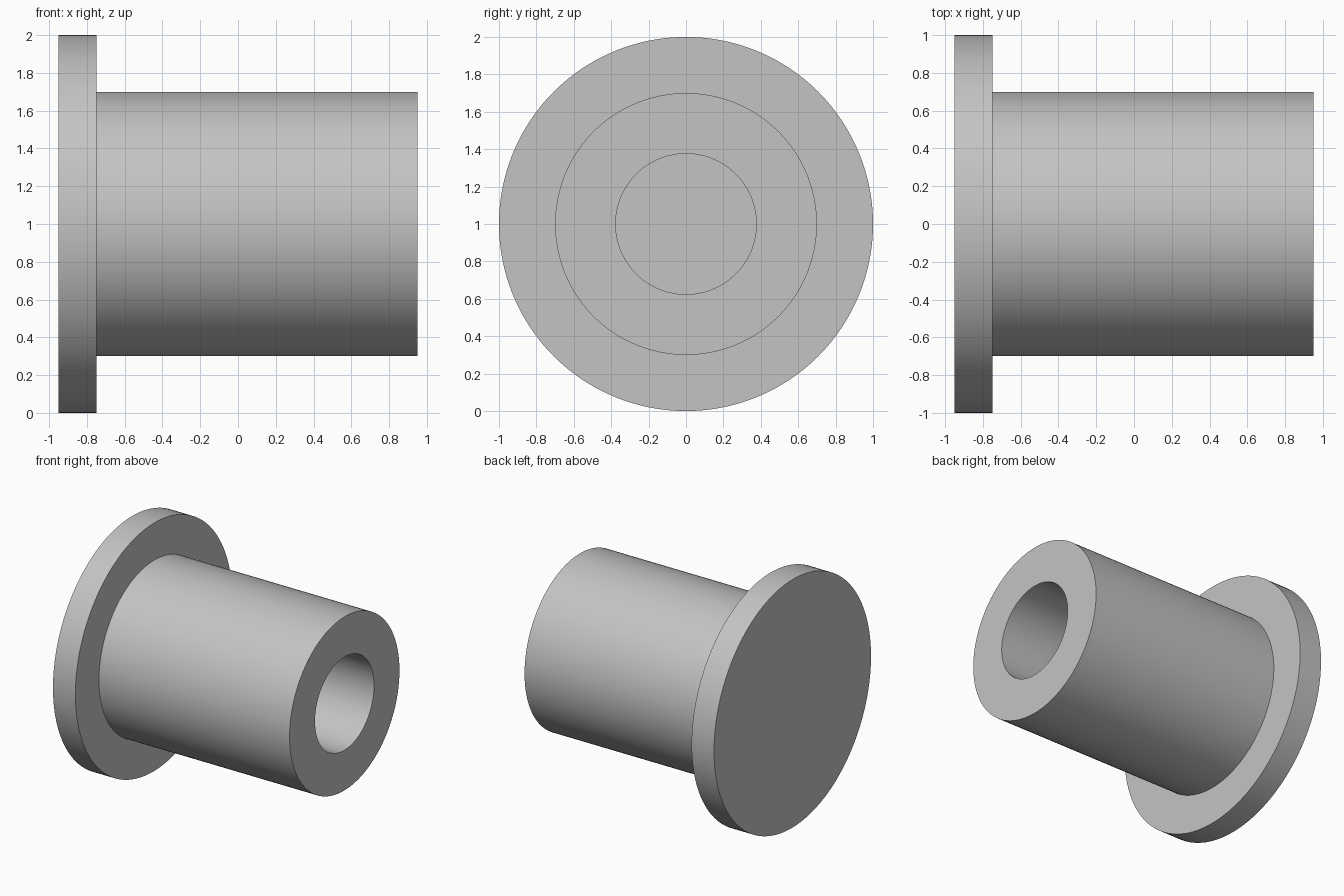
import bpy, bmesh, math
from mathutils import Matrix, Vector

cube = bpy.data.objects.get("Cube")
if cube:
    bpy.data.objects.remove(cube, do_unlink=True)

SEGMENTS = 128

# Plain grey metal
grey = bpy.data.materials.new("light_grey")
grey.use_nodes = True
colour = (0.55, 0.55, 0.55, 1)
grey.diffuse_color = colour
grey.node_tree.nodes["Principled BSDF"].inputs["Base Color"].default_value = colour

# Half section (x along the axis, radius): flange, sleeve, blind bore
profile = [(-0.95, 0), (-0.95, 1), (-0.75, 1), (-0.75, 0.7),
           (0.95, 0.7), (0.95, 0.376), (-0.75, 0.376), (-0.75, 0)]

bm = bmesh.new()
verts = [bm.verts.new((x, 0, r)) for x, r in profile]
edges = [bm.edges.new(pair) for pair in zip(verts, verts[1:])]
bmesh.ops.spin(bm, geom=verts + edges, cent=(0, 0, 0), axis=(1, 0, 0),
               angle=math.tau, steps=SEGMENTS, use_merge=True)
bmesh.ops.remove_doubles(bm, verts=bm.verts, dist=1e-4)
bmesh.ops.recalc_face_normals(bm, faces=bm.faces)
bmesh.ops.transform(bm, matrix=Matrix.Translation(Vector((0, 0, 1))), verts=bm.verts)

mesh = bpy.data.meshes.new("flanged_bushing")
bm.to_mesh(mesh)
bm.free()
mesh.materials.append(grey)
bushing = bpy.data.objects.new("flanged_bushing", mesh)
bpy.context.collection.objects.link(bushing)

# Smooth round walls, crisp rims
bpy.ops.object.select_all(action="DESELECT")
bushing.select_set(True)
bpy.context.view_layer.objects.active = bushing
bpy.ops.object.shade_smooth_by_angle(angle=math.radians(30))
